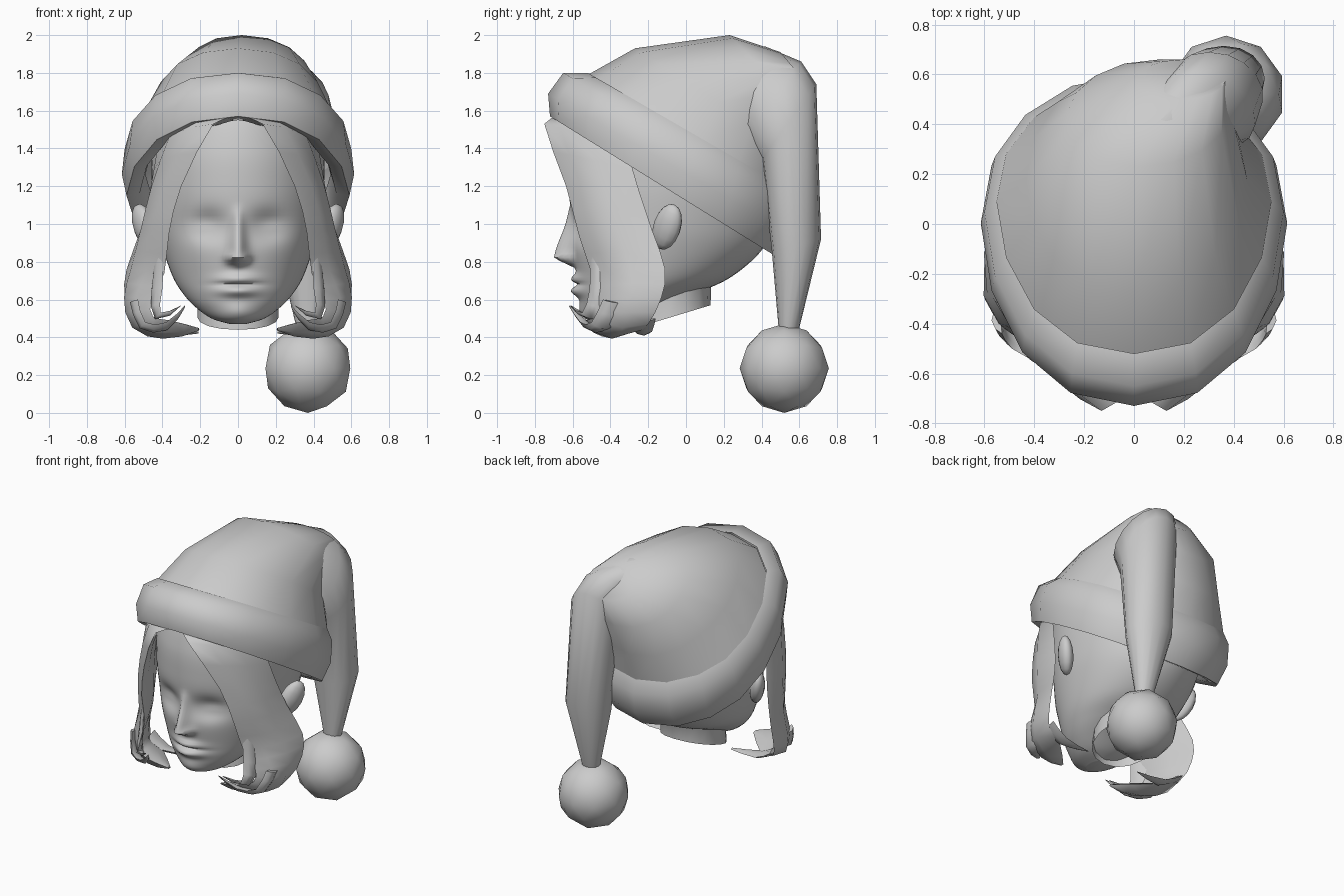
import bpy, bmesh, math
from mathutils import Vector, Matrix

cube = bpy.data.objects.get("Cube")
if cube:
    bpy.data.objects.remove(cube, do_unlink=True)

grey = bpy.data.materials.new("plain grey")
grey.use_nodes = True
grey.diffuse_color = (0.6, 0.6, 0.6, 1)
grey.node_tree.nodes["Principled BSDF"].inputs["Base Color"].default_value = (0.6, 0.6, 0.6, 1)


def finish(name, bm, angle=70, mirror=False):
    bmesh.ops.recalc_face_normals(bm, faces=bm.faces)
    mesh = bpy.data.meshes.new(name)
    bm.to_mesh(mesh)
    bm.free()
    ob = bpy.data.objects.new(name, mesh)
    bpy.context.collection.objects.link(ob)
    mesh.materials.append(grey)
    bpy.ops.object.select_all(action='DESELECT')
    ob.select_set(True)
    bpy.context.view_layer.objects.active = ob
    bpy.ops.object.shade_smooth_by_angle(angle=math.radians(angle))
    if mirror:
        ob.modifiers.new("Mirror", 'MIRROR').use_mirror_merge = False


def loft(bm, rings, cap_start=True, cap_end=True):
    """Skin a list of closed rings of points."""
    vr = [[bm.verts.new(p) for p in r] for r in rings]
    n = len(vr[0])
    for a, b in zip(vr, vr[1:]):
        for i in range(n):
            bm.faces.new((a[i], a[(i + 1) % n], b[(i + 1) % n], b[i]))
    if cap_start:
        bm.faces.new(vr[0])
    if cap_end:
        bm.faces.new(vr[-1])


def oval(front, back, rx, egg=0.0):
    """Tilted oval through a front and a back point; egg moves its widest part back."""
    f, b = Vector(front), Vector(back)
    mid, half = (f + b) / 2, (f - b) / 2
    ring = []
    for i in range(16):
        t = 2 * math.pi * i / 16
        s = math.copysign(abs(math.sin(t)) ** 0.92, math.sin(t))
        ring.append(mid + half * (math.cos(t) - egg * s ** 4) + Vector((rx * s, 0, 0)))
    return ring


def catmull(rows, steps):
    """Smoothly subdivide a list of number rows."""
    out = []
    for i in range(len(rows) - 1):
        p = [rows[max(i - 1, 0)], rows[i], rows[i + 1], rows[min(i + 2, len(rows) - 1)]]
        for s in range(steps):
            t = s / steps
            out.append([0.5 * (2 * b + (c - a) * t + (2 * a - 5 * b + 4 * c - d) * t * t
                               + (3 * b - a - 3 * c + d) * t ** 3) for a, b, c, d in zip(*p)])
    return out + [list(rows[-1])]


def bump(v, centre, size):
    return math.exp(-((v - centre) / size) ** 2)


def face_relief(x, z):
    """Forward push of the nose, lips, chin and eye sockets."""
    ax = abs(x)
    if z > 0.82:
        k = max(0.0, (1.10 - z) / 0.28)
    else:
        k = max(0.0, (z - 0.765) / 0.055)
    d = 0.105 * k * bump(x, 0, 0.025 + 0.022 * k)
    d += 0.035 * k * bump(ax, 0.045, 0.025) * bump(z, 0.81, 0.035)
    d -= 0.055 * bump(ax, 0.16, 0.10) * bump(z, 0.99, 0.075)
    d += 0.015 * bump(ax, 0.17, 0.07) * bump(z, 0.98, 0.035)
    lip = bump(x, 0, 0.10)
    d += lip * (0.035 * bump(z, 0.708, 0.026) + 0.042 * bump(z, 0.645, 0.03))
    d -= 0.02 * lip * bump(z, 0.680, 0.010)
    d += 0.02 * bump(x, 0, 0.09) * bump(z, 0.53, 0.05)
    return d


# Head: rows of height, front, back, centre depth, half width
profile = [(0.47, -0.46, -0.32, -0.40, 0.04), (0.50, -0.52, -0.22, -0.36, 0.14),
           (0.56, -0.55, -0.10, -0.30, 0.225), (0.63, -0.565, 0.05, -0.24, 0.29),
           (0.72, -0.575, 0.24, -0.18, 0.345), (0.86, -0.60, 0.40, -0.13, 0.395),
           (1.00, -0.605, 0.46, -0.10, 0.43), (1.20, -0.62, 0.48, -0.08, 0.455),
           (1.40, -0.61, 0.48, -0.06, 0.45), (1.60, -0.54, 0.44, -0.04, 0.37),
           (1.74, -0.36, 0.32, -0.02, 0.22)]
rings = []
for z, front, back, cy, w in catmull(profile, 8):
    ring = []
    for i in range(64):
        s = -math.pi + 2 * math.pi * i / 64
        t = s - 0.68 * math.sin(s)
        x, c = w * math.sin(t), math.cos(t)
        y = cy + (front - cy) * c if c > 0 else cy + (cy - back) * c
        if c > 0:
            y -= face_relief(x, z) * min(1, c * 2)
        ring.append((x, y, z))
    rings.append(ring)
bm = bmesh.new()
loft(bm, rings)
finish("head", bm)

# Neck with a slanted open base
bm = bmesh.new()
loft(bm, [oval((0, -0.30, 0.44), (0, 0.13, 0.57), 0.215),
          oval((0, -0.29, 0.60), (0, 0.135, 0.70), 0.21),
          oval((0, -0.26, 0.80), (0, 0.22, 0.82), 0.24)], cap_start=False)
finish("neck", bm)

# Ears
bm = bmesh.new()
bmesh.ops.create_uvsphere(bm, u_segments=12, v_segments=8, radius=1, matrix=(
    Matrix.Translation((0.495, -0.10, 0.985)) @ Matrix.Rotation(math.radians(-28), 4, 'Z')
    @ Matrix.Rotation(math.radians(-25), 4, 'X') @ Matrix.Rotation(math.radians(8), 4, 'Y')
    @ Matrix.Diagonal((0.05, 0.08, 0.13, 1))))
finish("ears", bm, mirror=True)

# Hat: rolled brim
bm = bmesh.new()
loft(bm, [oval((0, -0.56, 1.62), (0, 0.45, 0.98), 0.49, 0.12),
          oval((0, -0.64, 1.55), (0, 0.43, 0.86), 0.52, 0.12),
          oval((0, -0.72, 1.57), (0, 0.49, 0.82), 0.59, 0.12),
          oval((0, -0.73, 1.69), (0, 0.58, 0.93), 0.615, 0.12),
          oval((0, -0.65, 1.80), (0, 0.60, 1.08), 0.60, 0.12),
          oval((0, -0.52, 1.80), (0, 0.57, 1.17), 0.55, 0.12)], False, False)
finish("hat_brim", bm)

# Hat: crown leaning back
bm = bmesh.new()
loft(bm, [oval((0, -0.52, 1.79), (0, 0.57, 1.16), 0.55, 0.12),
          oval((0, -0.27, 1.93), (0.02, 0.62, 1.36), 0.445),
          oval((0.02, 0.23, 2.0), (0.10, 0.66, 1.56), 0.33),
          oval((0.18, 0.50, 1.91), (0.20, 0.66, 1.72), 0.18)], cap_start=False)
finish("hat_crown", bm)

# Hat: tail growing out of the crown and hanging behind its left side
bm = bmesh.new()
loft(bm, [oval((0.05, 0.12, 1.91), (0.18, 0.30, 1.40), 0.23),
          oval((0.13, 0.42, 1.94), (0.26, 0.30, 1.46), 0.22),
          oval((0.24, 0.61, 1.86), (0.34, 0.30, 1.50), 0.19),
          oval((0.30, 0.69, 1.74), (0.37, 0.40, 1.34), 0.18),
          oval((0.36, 0.715, 0.92), (0.37, 0.455, 0.85), 0.16),
          oval((0.37, 0.60, 0.45), (0.37, 0.49, 0.45), 0.06)])
finish("hat_tail", bm)

# Hat: pompom
bm = bmesh.new()
bmesh.ops.create_icosphere(bm, subdivisions=2, radius=0.236,
                           matrix=Matrix.Translation((0.37, 0.52, 0.236)))
finish("pompom", bm)


def lock(bm, rows, thick, steps=2):
    """Lens-shaped lock of hair; rows hold front edge and back edge points."""
    pts = [(Vector(r[:3]), Vector(r[3:])) for r in catmull(rows, steps)]
    rings = []
    for i, (p, q) in enumerate(pts):
        a, b = pts[max(i - 1, 0)], pts[min(i + 1, len(pts) - 1)]
        along = (b[0] + b[1]) - (a[0] + a[1])
        out = (q - p).cross(along).normalized() * -1
        h = min(thick, (q - p).length * 0.3)
        rings.append([p, p.lerp(q, 0.25) + out * h * 0.8, p.lerp(q, 0.6) + out * h, q,
                      p.lerp(q, 0.6) - out * h * 0.3, p.lerp(q, 0.25) - out * h * 0.25])
    loft(bm, rings)


# Hair: long front locks that curl inwards at the ends
bm = bmesh.new()
lock(bm, [(0.02, -0.66, 1.55, 0.40, -0.36, 1.50),
          (0.13, -0.75, 1.53, 0.43, -0.31, 1.38),
          (0.30, -0.635, 1.20, 0.465, -0.25, 1.18),
          (0.365, -0.57, 0.95, 0.515, -0.18, 0.97),
          (0.39, -0.50, 0.74, 0.59, -0.11, 0.76),
          (0.46, -0.46, 0.60, 0.60, -0.13, 0.61),
          (0.45, -0.47, 0.51, 0.55, -0.20, 0.47),
          (0.36, -0.53, 0.49, 0.40, -0.27, 0.43),
          (0.21, -0.50, 0.45, 0.205, -0.47, 0.44)], 0.065)
# Loose strands at the ends
strands = [[(0.39, -0.51, 0.88, 0.42, -0.42, 0.86), (0.40, -0.51, 0.66, 0.46, -0.42, 0.64),
            (0.41, -0.55, 0.53, 0.43, -0.46, 0.50), (0.30, -0.61, 0.57, 0.31, -0.60, 0.56)],
           [(0.53, -0.44, 0.60, 0.56, -0.34, 0.58), (0.49, -0.50, 0.48, 0.51, -0.40, 0.45),
            (0.38, -0.56, 0.48, 0.38, -0.47, 0.45), (0.28, -0.62, 0.57, 0.28, -0.61, 0.56)],
           [(0.52, -0.28, 0.50, 0.55, -0.16, 0.50), (0.41, -0.28, 0.44, 0.42, -0.18, 0.43),
            (0.21, -0.22, 0.43, 0.21, -0.21, 0.42)]]
for rows in strands:
    lock(bm, rows, 0.025)
finish("hair_locks", bm, mirror=True)
